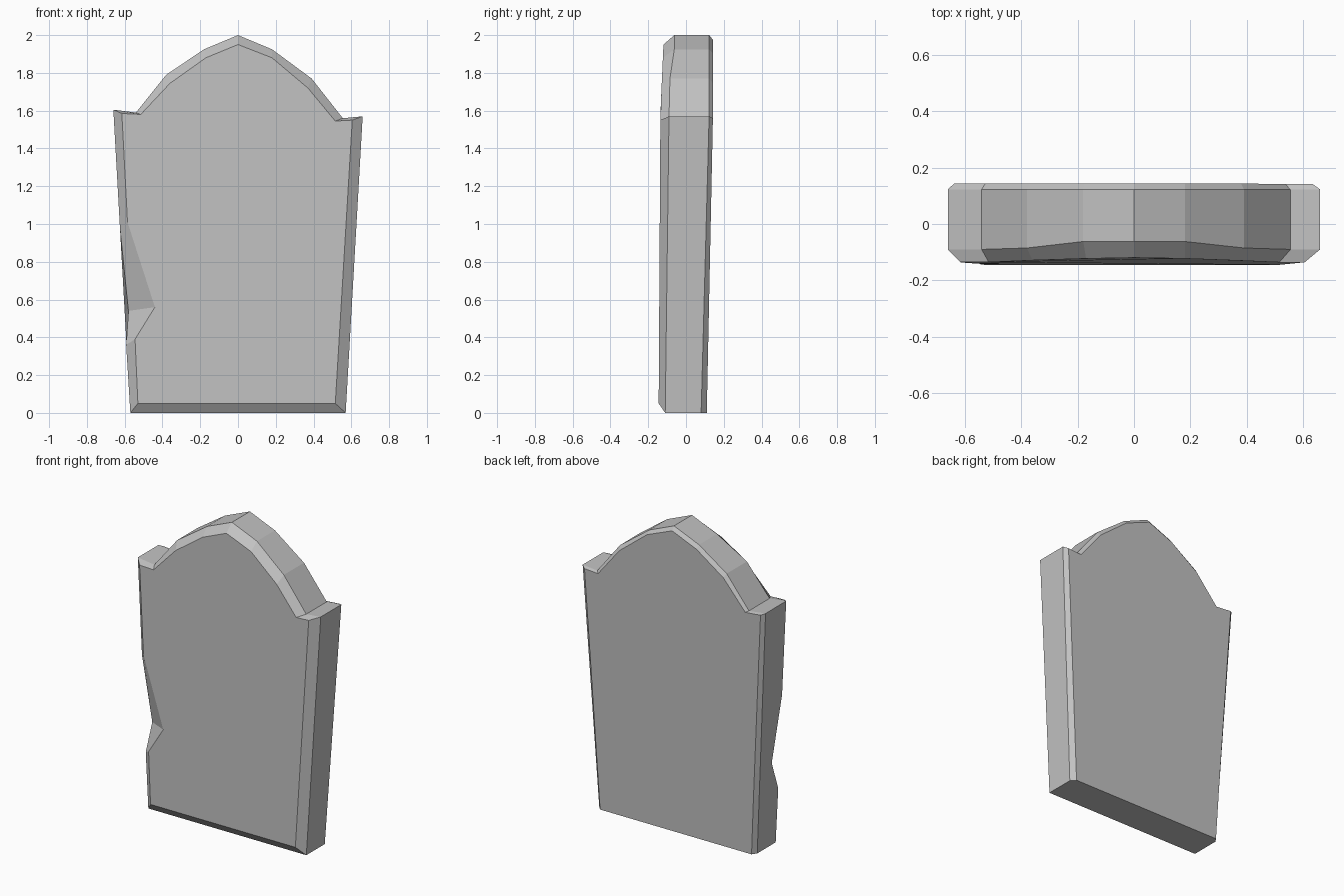
import bpy, bmesh
from mathutils import Vector

if "Cube" in bpy.data.objects:
    bpy.data.objects.remove(bpy.data.objects["Cube"])

# Outline, counter-clockwise from the front:
# outer x, outer z, front-face x, front-face z, y of front outer edge
PROFILE = [
    (-0.57, 0.00, -0.53, 0.05, -0.11),
    (0.57, 0.00, 0.515, 0.05, -0.11),
    (0.66, 1.57, 0.605, 1.55, -0.09),      # right shoulder
    (0.555, 1.56, 0.515, 1.545, -0.09),
    (0.39, 1.77, 0.37, 1.72, -0.085),      # arch
    (0.18, 1.925, 0.18, 1.88, -0.062),
    (0.00, 2.00, 0.00, 1.95, -0.062),
    (-0.18, 1.925, -0.17, 1.88, -0.062),
    (-0.38, 1.79, -0.36, 1.745, -0.085),
    (-0.54, 1.59, -0.515, 1.58, -0.09),    # left shoulder
    (-0.66, 1.605, -0.615, 1.585, -0.09),
    (-0.625, 0.98, -0.585, 1.01, -0.097),  # chipped edge
    (-0.58, 0.54, -0.44, 0.56, -0.055),
    (-0.592, 0.36, -0.545, 0.39, -0.105),
]
CHIP = (11, 12, 13)


def front_y(z):
    if z < 1.6:
        return -0.145 + 0.006 * z
    return -0.135 + (z - 1.6) * 0.045


rings = [[], [], [], []]
for i, (ox, oz, fx, fz, ey) in enumerate(PROFILE):
    rings[0].append(Vector((fx, front_y(fz), fz)))
    rings[1].append(Vector((ox, ey, oz)))
    # The back half keeps a straight left edge behind the chip
    bx, dx, dz = ox, (fx - ox) * 0.5, (fz - oz) * 0.5
    if i in CHIP:
        bx, dx, dz = -0.57 - 0.09 * oz / 1.605, 0.022, 0
    if oz == 0:
        dz = 0
    t = min(oz / 1.6, 1)
    rings[2].append(Vector((bx, 0.08 + 0.043 * t, oz)))
    rings[3].append(Vector((bx + dx, 0.11 + 0.033 * t, oz + dz)))

# Gravestone slab: bridge the four rings and cap both faces
bm = bmesh.new()
vr = [[bm.verts.new(p) for p in r] for r in rings]
n = len(PROFILE)
for a, b in zip(vr, vr[1:]):
    for i in range(n):
        j = (i + 1) % n
        bm.faces.new((a[i], a[j], b[j], b[i]))
bm.faces.new(vr[0])
bm.faces.new(vr[3])
bmesh.ops.recalc_face_normals(bm, faces=bm.faces)

mesh = bpy.data.meshes.new("gravestone_slab")
bm.to_mesh(mesh)
bm.free()
slab = bpy.data.objects.new("gravestone_slab", mesh)
bpy.context.collection.objects.link(slab)

stone = bpy.data.materials.new("grey stone")
stone.diffuse_color = (0.54, 0.54, 0.54, 1)
stone.use_nodes = True
stone.node_tree.nodes["Principled BSDF"].inputs["Base Color"].default_value = stone.diffuse_color
mesh.materials.append(stone)
